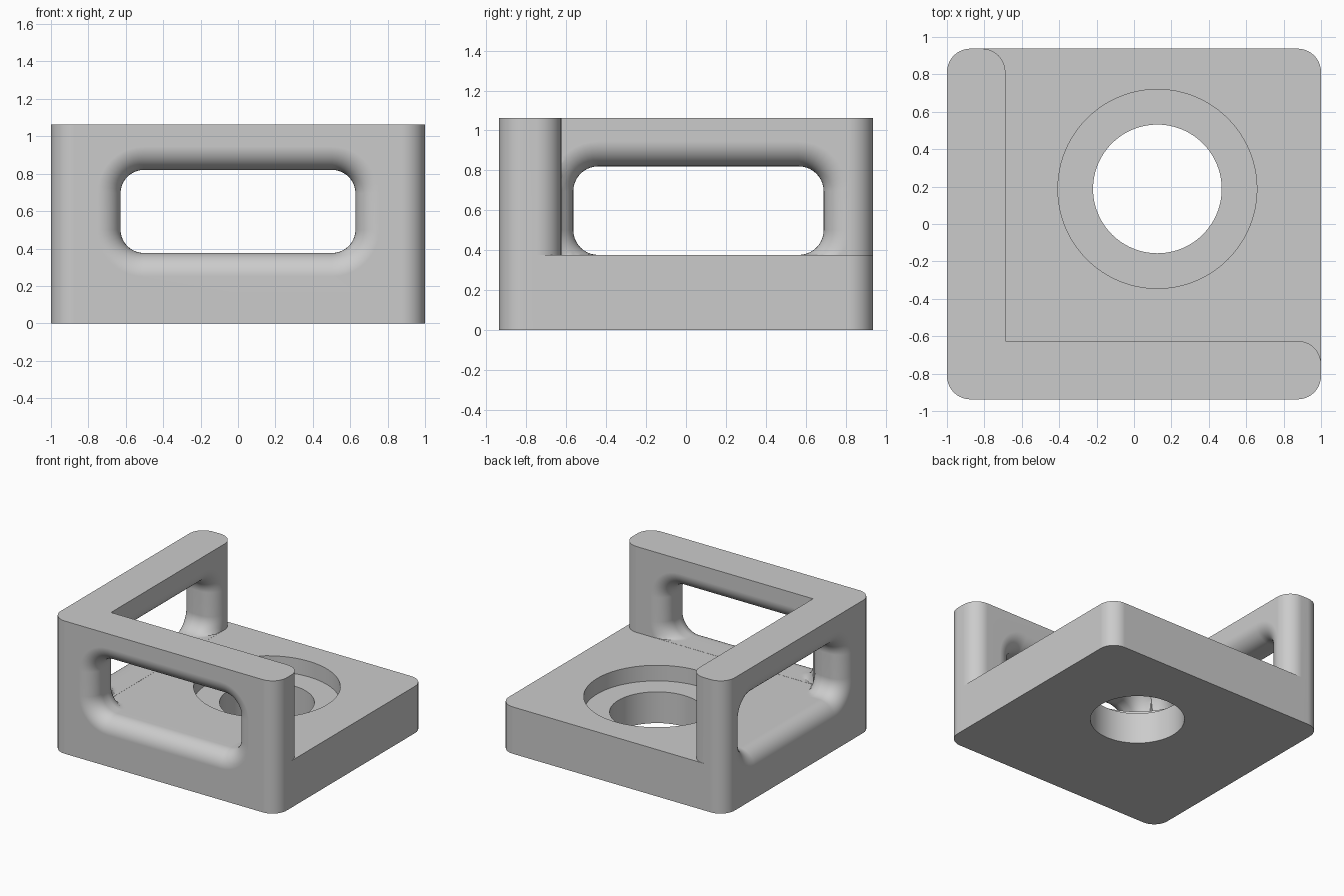
import bpy
import bmesh
from math import sin, cos, pi
from mathutils import Vector

cube = bpy.data.objects.get("Cube")
if cube:
    bpy.data.objects.remove(cube, do_unlink=True)

X, Y = 1.0, 0.9375              # half width and half depth
TOP, FLOOR = 1.0625, 0.375      # wall top and base top
WALL, R = 0.3125, 0.125         # wall thickness and corner radius
IN_X, IN_Y = -X + WALL, -Y + WALL
STEPS = 10

grey = bpy.data.materials.new("light grey")
grey.use_nodes = True
grey.diffuse_color = (0.6, 0.6, 0.6, 1)
grey.node_tree.nodes["Principled BSDF"].inputs["Base Color"].default_value = (0.6, 0.6, 0.6, 1)


def rounded(corners):
    """Outline from (x, y, radius) right-angle corners."""
    out = []
    for i, (x, y, r) in enumerate(corners):
        p = Vector((x, y))
        if r == 0:
            out.append(p)
            continue
        d1 = (Vector(corners[i - 1][:2]) - p).normalized()
        d2 = (Vector(corners[(i + 1) % len(corners)][:2]) - p).normalized()
        c = p + (d1 + d2) * r
        for k in range(STEPS + 1):
            a = k / STEPS * pi / 2
            out.append(c - (d2 * cos(a) + d1 * sin(a)) * r)
    return out


def rectangle(x0, x1, y0, y1, r):
    return rounded([(x0, y0, r), (x1, y0, r), (x1, y1, r), (x0, y1, r)])


def loft(name, rings):
    """Closed solid through rings of 3D points."""
    bm = bmesh.new()
    loops = [[bm.verts.new(p) for p in ring] for ring in rings]
    n = len(loops[0])
    for a, b in zip(loops, loops[1:]):
        for i in range(n):
            j = (i + 1) % n
            bm.faces.new((a[i], a[j], b[j], b[i]))
    bm.faces.new(loops[0])
    bm.faces.new(loops[-1])
    bmesh.ops.remove_doubles(bm, verts=bm.verts, dist=1e-5)
    bmesh.ops.recalc_face_normals(bm, faces=bm.faces)
    mesh = bpy.data.meshes.new(name)
    bm.to_mesh(mesh)
    bm.free()
    mesh.materials.append(grey)
    obj = bpy.data.objects.new(name, mesh)
    bpy.context.collection.objects.link(obj)
    return obj


def extrude(name, outline, z0, z1):
    return loft(name, [[(p.x, p.y, z) for p in outline] for z in (z0, z1)])


def circle(r):
    return [Vector((0.125 + r * cos(k * pi / 48), 0.1875 + r * sin(k * pi / 48))) for k in range(96)]


def window(name, u0, u1, limit, place):
    """Opening cutter with rounded lips; the inner lip stops at the floor and side wall."""
    z0, z1 = FLOOR + 0.001, 0.82
    arc = [(R * (1 - sin(k / STEPS * pi / 2)), R * (1 - cos(k / STEPS * pi / 2)))
           for k in range(STEPS + 1)]
    half = [(R, -0.05)] + arc
    sections = [(e, d, False) for e, d in half]
    sections += [(e, WALL - d, True) for e, d in reversed(half)]
    rings = []
    for e, d, inner in sections:
        ring = rectangle(u0 - e, u1 + e, z0 - e, z1 + e, R + e)
        if inner:
            ring = [Vector((max(p.x, limit + 0.001), max(p.y, z0))) for p in ring]
        rings.append([place(p.x, d, p.y) for p in ring])
    return loft(name, rings)


def combine(target, other, operation):
    mod = target.modifiers.new(operation.lower(), "BOOLEAN")
    mod.operation = operation
    mod.solver = "EXACT"
    mod.object = other
    bpy.context.view_layer.objects.active = target
    bpy.ops.object.modifier_apply(modifier=mod.name)
    bpy.data.objects.remove(other, do_unlink=True)


# Base plate and the corner wall standing on it
bracket = extrude("corner_bracket", rectangle(-X, X, -Y, Y, R), 0, FLOOR)
walls = extrude("corner_wall", rounded([
    (-X, -Y, R), (X, -Y, R), (X, IN_Y, R),
    (IN_X, IN_Y, 0), (IN_X, Y, R), (-X, Y, R)]), 0, TOP)
combine(bracket, walls, "UNION")

# Stepped round hole
combine(bracket, extrude("counterbore_cutter", circle(0.532), 0.25, FLOOR + 0.1), "DIFFERENCE")
combine(bracket, extrude("hole_cutter", circle(0.344), -0.1, 0.3), "DIFFERENCE")

# Soft-edged windows in both walls
combine(bracket, window("front_window_cutter", -0.628, 0.628, IN_X,
                        lambda u, d, z: (u, -Y + d, z)), "DIFFERENCE")
combine(bracket, window("side_window_cutter", -0.565, 0.69, IN_Y,
                        lambda u, d, z: (-X + d, u, z)), "DIFFERENCE")

# Smooth curves, crisp edges
bpy.ops.object.select_all(action="DESELECT")
bracket.select_set(True)
bpy.context.view_layer.objects.active = bracket
bpy.ops.object.shade_smooth_by_angle(angle=pi / 6)
weighted = bracket.modifiers.new("flat_face_normals", "WEIGHTED_NORMAL")
weighted.keep_sharp = True
